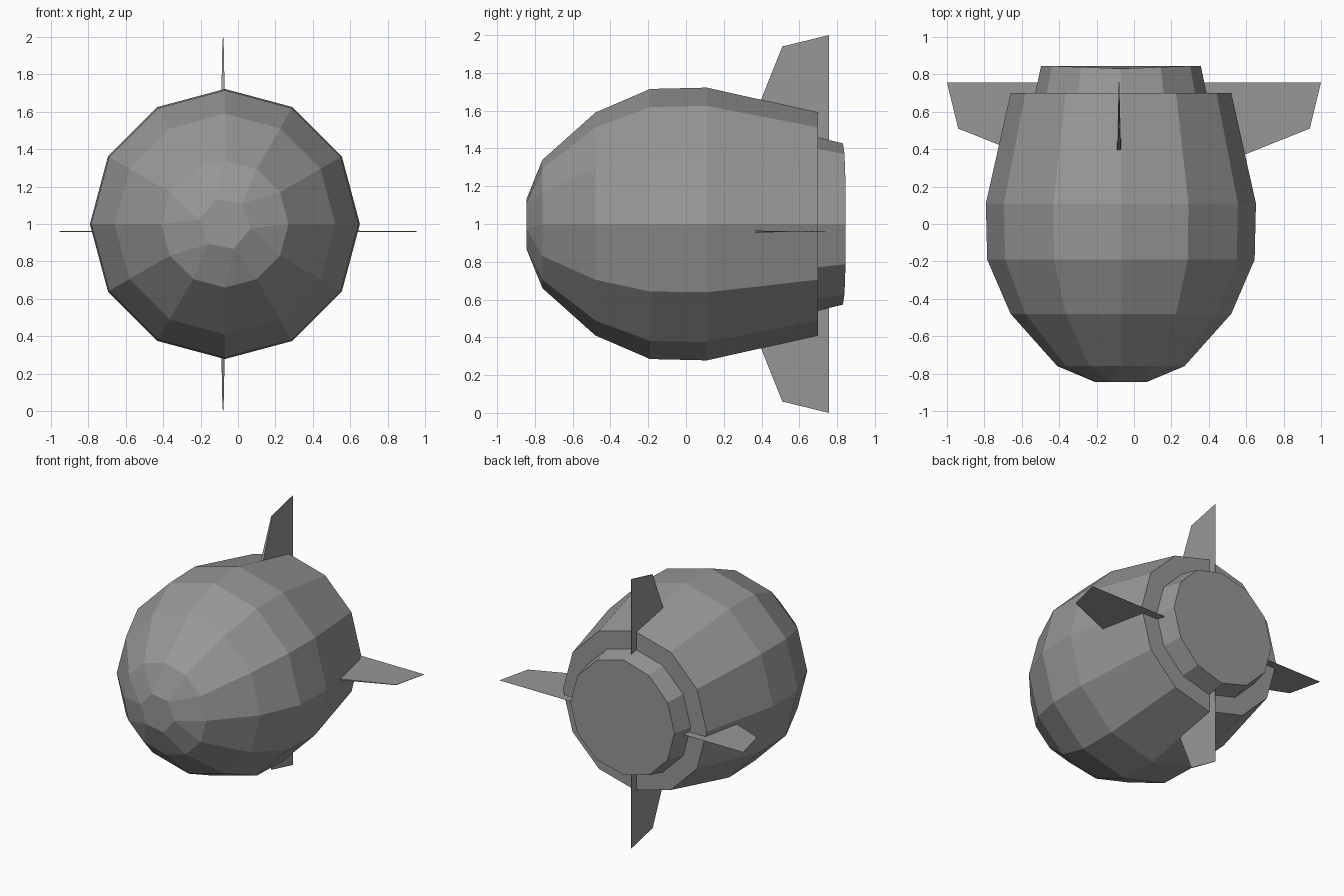
import bpy, bmesh, math

if "Cube" in bpy.data.objects:
    bpy.data.objects.remove(bpy.data.objects["Cube"])

CX, CZ, SIDES = -0.07, 1.0, 12   # axis of the hull

# Dark grey paint for every part
paint = bpy.data.materials.new("dark_grey")
paint.diffuse_color = (0.31, 0.31, 0.31, 1)
paint.use_nodes = True
paint.node_tree.nodes["Principled BSDF"].inputs["Base Color"].default_value = paint.diffuse_color


def finish(name, bm):
    bmesh.ops.remove_doubles(bm, verts=bm.verts, dist=1e-4)
    bmesh.ops.recalc_face_normals(bm, faces=bm.faces)
    mesh = bpy.data.meshes.new(name)
    bm.to_mesh(mesh)
    bm.free()
    mesh.materials.append(paint)
    obj = bpy.data.objects.new(name, mesh)
    bpy.context.collection.objects.link(obj)
    return obj


def lathe(name, profile, adjust):
    """Revolve (y, radius) pairs about the y direction, with a tweak per vertex."""
    bm = bmesh.new()
    rings = []
    for i, (y, r) in enumerate(profile):
        ring = []
        for k in range(SIDES):
            a, yy = adjust(i, k, math.radians(30 * k), y)
            ring.append(bm.verts.new((CX + r * math.cos(a), yy, CZ + r * math.sin(a))))
        rings.append(ring)
    for lo, hi in zip(rings, rings[1:]):
        for k in range(SIDES):
            n = (k + 1) % SIDES
            bm.faces.new((lo[k], lo[n], hi[n], hi[k]))
    bm.faces.new(rings[0])
    bm.faces.new(rings[-1])
    return finish(name, bm)


# Hull: the nose ring collapses in pairs to a slightly turned hexagon
def nose_pairs(i, k, a, y):
    return (math.radians(60 * ((k + 1) // 2) - 10), y) if i == 0 else (a, y)


lathe("hull", [(-0.845, 0.14), (-0.76, 0.34), (-0.48, 0.59), (-0.19, 0.715),
               (0.11, 0.722), (0.70, 0.59)], nose_pairs)


# Nozzle: rear rim dips slightly at top and bottom
def rim_dip(i, k, a, y):
    return (a, y - 0.014 * abs(math.sin(a)) ** 6) if i == 1 else (a, y)


lathe("nozzle", [(0.69, 0.46), (0.845, 0.427)], rim_dip)


# Fins: (y, distance from centre, half thickness), sharp at the trailing edge
def fin(name, root, place):
    outline = [(0.35, 0.54, 0.012), (0.51, 0.94, 0.004), (0.757, 1.0, 0.001),
               (0.757, root, 0.002)]
    bm = bmesh.new()
    a, b = [[bm.verts.new(place(y, d, s * t)) for y, d, t in outline] for s in (-1, 1)]
    bm.faces.new(a)
    bm.faces.new(b)
    for k in range(4):
        n = (k + 1) % 4
        bm.faces.new((a[k], a[n], b[n], b[k]))
    finish(name, bm)


for label, s in (("top", 1), ("bottom", -1)):
    fin(label + "_fin", 0.43, lambda y, d, t: (-0.08 + t, y, CZ + s * d))
for label, s in (("right", 1), ("left", -1)):
    fin(label + "_fin", 0.43 + CX * s, lambda y, d, t: (s * d, y, 0.96 + t * 0.4))
